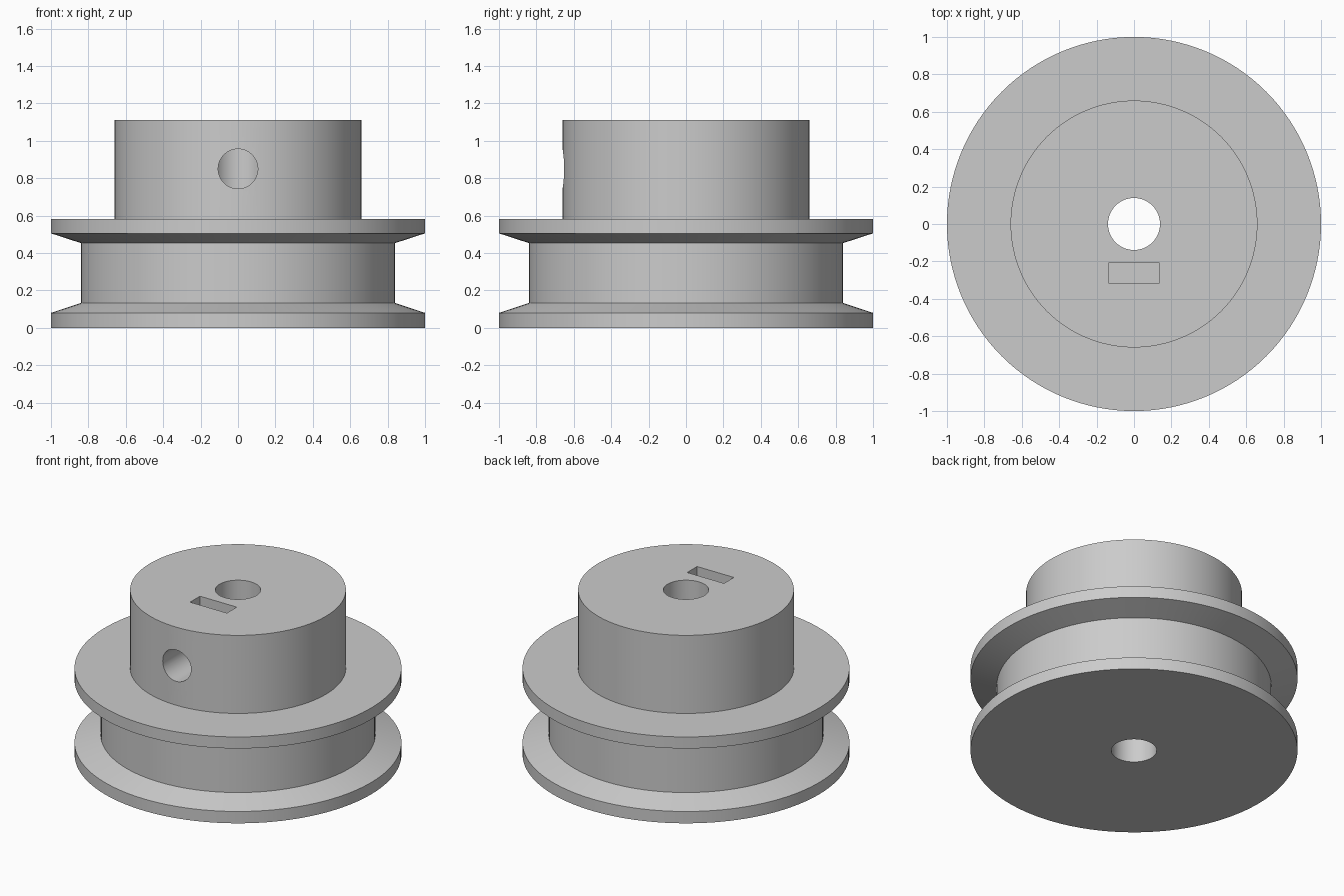
import bpy, bmesh, math
from mathutils import Matrix, Vector

if "Cube" in bpy.data.objects:
    bpy.data.objects.remove(bpy.data.objects["Cube"], do_unlink=True)

SEGMENTS = 128
BORE_R, HUB_R, GROOVE_R, FLANGE_R = 0.139, 0.66, 0.84, 1.0
HUB_TOP = 1.11
SCREW_Z = 0.85

grey = bpy.data.materials.new("plain grey")
grey.use_nodes = True
colour = (0.6, 0.6, 0.6, 1)
grey.diffuse_color = colour
grey.node_tree.nodes["Principled BSDF"].inputs["Base Color"].default_value = colour


def make_object(name, bm):
    bmesh.ops.recalc_face_normals(bm, faces=bm.faces)
    mesh = bpy.data.meshes.new(name)
    bm.to_mesh(mesh)
    bm.free()
    mesh.materials.append(grey)
    obj = bpy.data.objects.new(name, mesh)
    bpy.context.collection.objects.link(obj)
    return obj


def lathe(name, profile):
    """Spin a closed (radius, height) profile around z."""
    bm = bmesh.new()
    verts = [bm.verts.new((r, 0, z)) for r, z in profile]
    edges = [bm.edges.new((v, verts[i - 1])) for i, v in enumerate(verts)]
    bmesh.ops.spin(bm, geom=verts + edges, cent=(0, 0, 0), axis=(0, 0, 1),
                   angle=math.tau, steps=SEGMENTS, use_merge=True)
    bmesh.ops.remove_doubles(bm, verts=bm.verts, dist=1e-5)
    return make_object(name, bm)


def cut(target, cutter):
    mod = target.modifiers.new(cutter.name, 'BOOLEAN')
    mod.operation = 'DIFFERENCE'
    mod.solver = 'EXACT'
    mod.object = cutter
    bpy.context.view_layer.objects.active = target
    bpy.ops.object.modifier_apply(modifier=mod.name)
    bpy.data.objects.remove(cutter, do_unlink=True)


# Pulley body: two flanges, groove, hub and central bore
pulley = lathe("pulley", [
    (BORE_R, 0), (FLANGE_R, 0), (FLANGE_R, 0.08), (GROOVE_R, 0.133),
    (GROOVE_R, 0.453), (FLANGE_R, 0.505), (FLANGE_R, 0.583),
    (HUB_R, 0.583), (HUB_R, HUB_TOP), (BORE_R, HUB_TOP)])

# Set screw hole from the front of the hub into the bore
bm = bmesh.new()
bmesh.ops.create_cone(bm, cap_ends=True, segments=64, radius1=0.106,
                      radius2=0.106, depth=0.8,
                      matrix=Matrix.Translation((0, -0.4, SCREW_Z))
                      @ Matrix.Rotation(math.pi / 2, 4, 'X'))
cut(pulley, make_object("screw_hole_cutter", bm))

# Nut slot, open at the top and crossing the screw hole
bm = bmesh.new()
bmesh.ops.create_cube(bm, size=1)
bmesh.ops.scale(bm, vec=Vector((0.275, 0.105, 0.5)), verts=bm.verts)
bmesh.ops.translate(bm, vec=Vector((0, -0.262, SCREW_Z - 0.138 + 0.25)), verts=bm.verts)
cut(pulley, make_object("nut_slot_cutter", bm))

# Smooth round walls with crisp rims
bpy.ops.object.select_all(action='DESELECT')
pulley.select_set(True)
bpy.context.view_layer.objects.active = pulley
bpy.ops.object.shade_smooth_by_angle(angle=math.radians(15))
